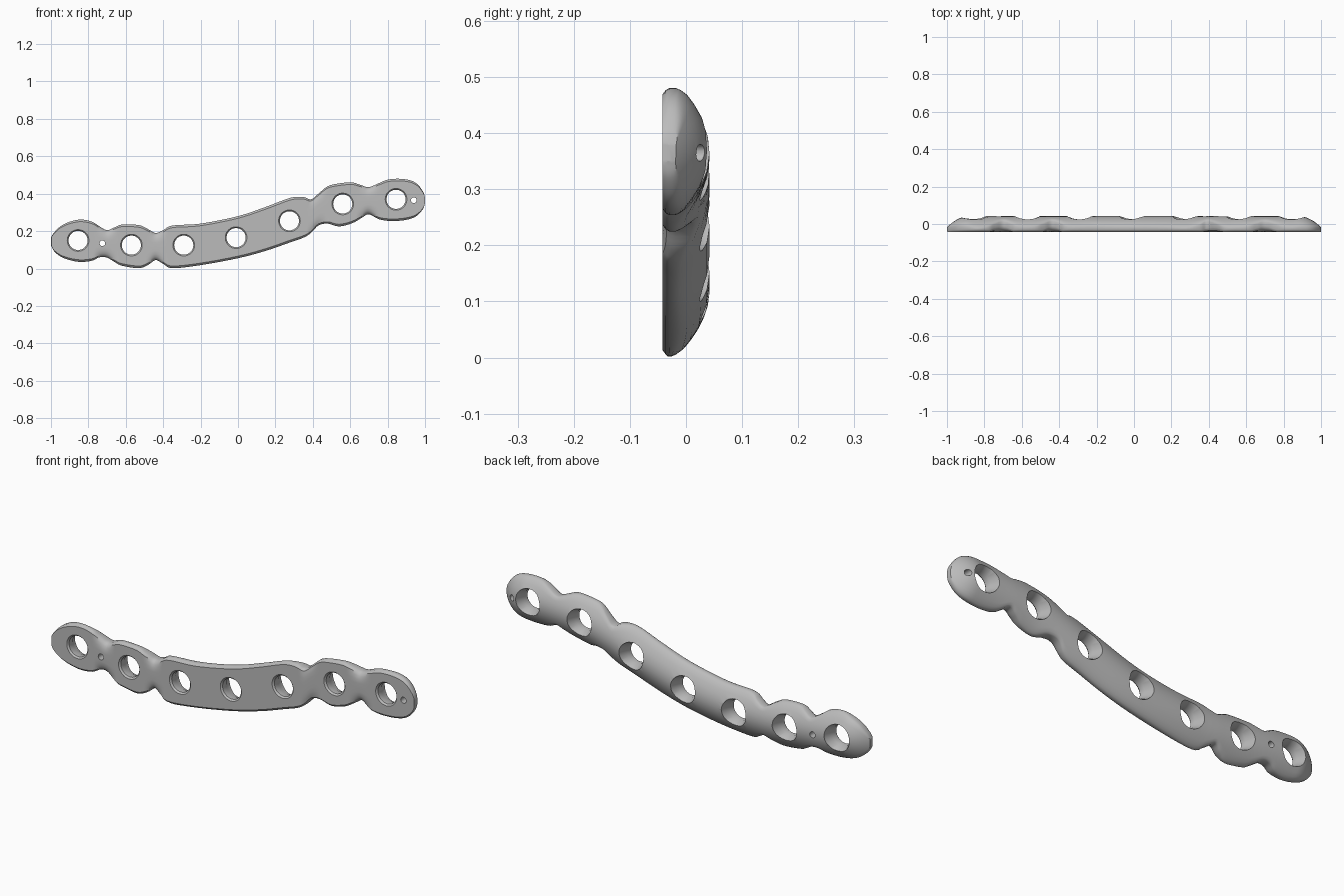
import bpy, bmesh, math
from mathutils import Vector
from mathutils.geometry import intersect_point_line

if "Cube" in bpy.data.objects:
    bpy.data.objects.remove(bpy.data.objects["Cube"], do_unlink=True)

BACK, FRONT = .042, -.042

# Outline stations: x, lower edge, upper edge
OUTLINE = [
    (-1, .125, .165), (-.985, .095, .19), (-.95, .065, .225), (-.9, .045, .25),
    (-.84, .035, .262), (-.78, .042, .25), (-.74, .06, .225), (-.7, .058, .205),
    (-.66, .035, .22), (-.62, .015, .235), (-.53, .002, .232), (-.48, .02, .21),
    (-.44, .045, .19), (-.4, .025, .205), (-.35, .002, .23), (-.2, .018, .24),
    (0, .055, .28), (.15, .095, .33), (.28, .14, .378), (.35, .165, .382),
    (.39, .19, .37), (.43, .23, .4), (.48, .24, .44), (.54, .225, .455),
    (.61, .242, .46), (.66, .27, .445), (.7, .29, .435), (.75, .265, .455),
    (.8, .255, .475), (.86, .255, .48), (.92, .265, .472), (.96, .285, .45),
    (.99, .32, .41), (1, .35, .38)]
HOLES = [(-.855, .15), (-.57, .125), (-.29, .125), (-.01, .165),
         (.275, .255), (.56, .345), (.845, .37)]
PINS = [(-.725, .135), (.94, .365)]


def smooth_path(points, steps):
    """Catmull-Rom samples through the points."""
    pts = [Vector(p) for p in points]
    pts = [pts[0]] + pts + [pts[-1]]
    out = []
    for a, b, c, d in zip(pts, pts[1:], pts[2:], pts[3:]):
        for i in range(steps):
            t = i / steps
            out.append((2 * b + (c - a) * t + (2 * a - 5 * b + 4 * c - d) * t ** 2
                        + (3 * b - a - 3 * c + d) * t ** 3) / 2)
    return out + [pts[-1]]


spine = smooth_path([(-.88, .148)] + HOLES[1:-1] + [(.88, .37)], 8)


def spine_distance(p):
    best = 9
    for a, b in zip(spine, spine[1:]):
        hit, t = intersect_point_line(p, a, b)
        near = a.lerp(b, min(max(t, 0), 1))
        best = min(best, (p - near).length)
    return best


def section(x, low, high, tip):
    """Closed cross-section: flat front, rounded rim, domed back."""
    half, mid = (high - low) / 2, (high + low) / 2
    waist = min(max((.1 - half) / .028, 0), 1) if abs(x) < .9 else 0
    across = [-1, -.97, -.9, -.75, -.55, -.3, 0, .3, .55, .75, .9, .97, 1]
    front, back = [], []
    for v in across:
        z = mid + half * v
        d = spine_distance(Vector((x, z)))
        rim = max(0, (abs(v) - .9) / .1) ** 2
        scoop = .02 * waist * max(0, (abs(v) - .4) / .6) ** 2
        yb = BACK - .05 * (d / .11) ** 2 - .008 * rim
        yf = FRONT + .012 * max(rim, tip) + scoop
        front.append((x, min(yf, yb - .006), z))
        back.append((x, yb, z))
    return front + back[::-1]


def add_object(name, bm):
    bmesh.ops.recalc_face_normals(bm, faces=bm.faces)
    mesh = bpy.data.meshes.new(name)
    bm.to_mesh(mesh)
    bm.free()
    obj = bpy.data.objects.new(name, mesh)
    bpy.context.collection.objects.link(obj)
    return obj


# Plate body lofted through the stations
bm = bmesh.new()
stations = smooth_path(OUTLINE, 5)
rings = []
for i, s in enumerate(stations):
    tip = 1 if i in (0, len(stations) - 1) else 0
    rings.append([bm.verts.new(p) for p in section(s.x, s.y, s.z, tip)])
for a, b in zip(rings, rings[1:]):
    for k in range(len(a)):
        n = (k + 1) % len(a)
        bm.faces.new((a[k], a[n], b[n], b[k]))
bm.faces.new(rings[0])
bm.faces.new(rings[-1])
plate = add_object("curved_plate", bm)


def turned(bm, centre, profile, sides):
    """Solid turned around the y axis from (y, radius) pairs."""
    loops = []
    for y, r in profile:
        loops.append([bm.verts.new((centre[0] + r * math.cos(math.tau * k / sides), y,
                                    centre[1] + r * math.sin(math.tau * k / sides)))
                      for k in range(sides)])
    for a, b in zip(loops, loops[1:]):
        for k in range(sides):
            n = (k + 1) % sides
            bm.faces.new((a[k], a[n], b[n], b[k]))
    bm.faces.new(loops[0])
    bm.faces.new(loops[-1])


# Countersunk screw holes and small pin holes
bm = bmesh.new()
for c in HOLES:
    turned(bm, c, [(-.06, .058), (FRONT, .058), (-.034, .051), (-.005, .051),
                   (.03, .067), (.06, .067)], 48)
for c in PINS:
    turned(bm, c, [(-.06, .015), (.06, .015)], 24)
cutter = add_object("hole_cutter", bm)
cutter.hide_render = True

cut = plate.modifiers.new("holes", "BOOLEAN")
cut.operation = "DIFFERENCE"
cut.solver = "EXACT"
cut.object = cutter
bpy.ops.object.select_all(action="DESELECT")
bpy.context.view_layer.objects.active = plate
plate.select_set(True)
bpy.ops.object.modifier_apply(modifier=cut.name)
bpy.data.objects.remove(cutter, do_unlink=True)

# Plain metal grey
metal = bpy.data.materials.new("metal_grey")
metal.use_nodes = True
colour = (.5, .5, .5, 1)
metal.diffuse_color = colour
metal.node_tree.nodes["Principled BSDF"].inputs["Base Color"].default_value = colour
plate.data.materials.clear()
plate.data.materials.append(metal)
bpy.ops.object.shade_smooth_by_angle(angle=math.radians(35))
